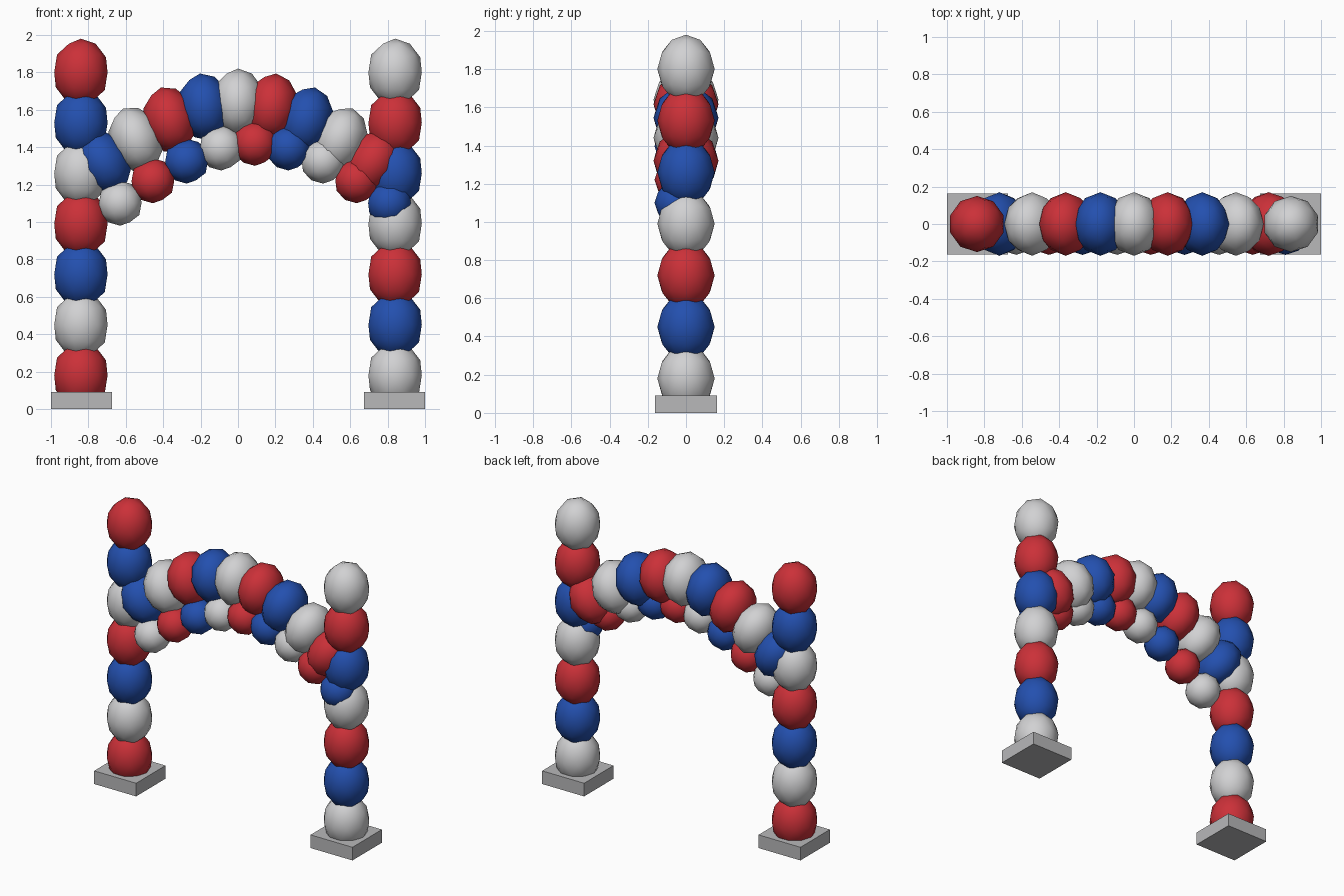
import bpy, math

if "Cube" in bpy.data.objects:
    bpy.data.objects.remove(bpy.data.objects["Cube"])

def material(name, rgb):
    m = bpy.data.materials.new(name)
    m.diffuse_color = (*rgb, 1)
    m.use_nodes = True
    m.node_tree.nodes["Principled BSDF"].inputs["Base Color"].default_value = m.diffuse_color
    return m

red = material("red", (0.60, 0.03, 0.04))
white = material("white", (0.64, 0.64, 0.65))
blue = material("blue", (0.017, 0.08, 0.43))
grey = material("base grey", (0.48, 0.48, 0.49))
COLOURS = [red, white, blue]

def ball(name, loc, scale, mat, tilt=0.0):
    bpy.ops.mesh.primitive_ico_sphere_add(subdivisions=2, radius=1, location=loc,
                                          rotation=(0, tilt, 0))
    o = bpy.context.object
    o.name = name
    o.scale = scale
    o.data.materials.append(mat)
    bpy.ops.object.shade_smooth()

# Square base plates and the two columns of balloons
for side, sx in (("left", -1), ("right", 1)):
    bpy.ops.mesh.primitive_cube_add(size=1, location=(sx * 0.8375, 0, 0.046))
    base = bpy.context.object
    base.name = side + "_base"
    base.scale = (0.325, 0.325, 0.092)
    base.data.materials.append(grey)
    for i in range(7):
        colour = COLOURS[i % 3] if sx < 0 else COLOURS[(1, 2, 0)[i % 3]]
        ball(f"{side}_column_balloon_{i + 1}", (sx * 0.84, 0, 0.18 + 0.27 * i),
             (0.15, 0.15, 0.18), colour)

# Arch: large balloons, each with a small one below and slightly in front
ARCH = [(0, 1.64), (0.18, 1.615), (0.365, 1.545), (0.545, 1.44), (0.72, 1.32)]
LARGE = [blue, white, red]
SMALL = [white, red, blue]
for k in range(-4, 5):
    x, z = ARCH[abs(k)]
    x = math.copysign(x, k)
    n = k + 4
    ball(f"arch_large_balloon_{n + 1}", (x, 0, z), (0.142, 0.17, 0.18),
         LARGE[n % 3], math.radians(7.5 * k))
    ball(f"arch_small_balloon_{n + 1}", (x + 0.09, -0.045, z - 0.22),
         (0.12, 0.12, 0.12), SMALL[n % 3])
